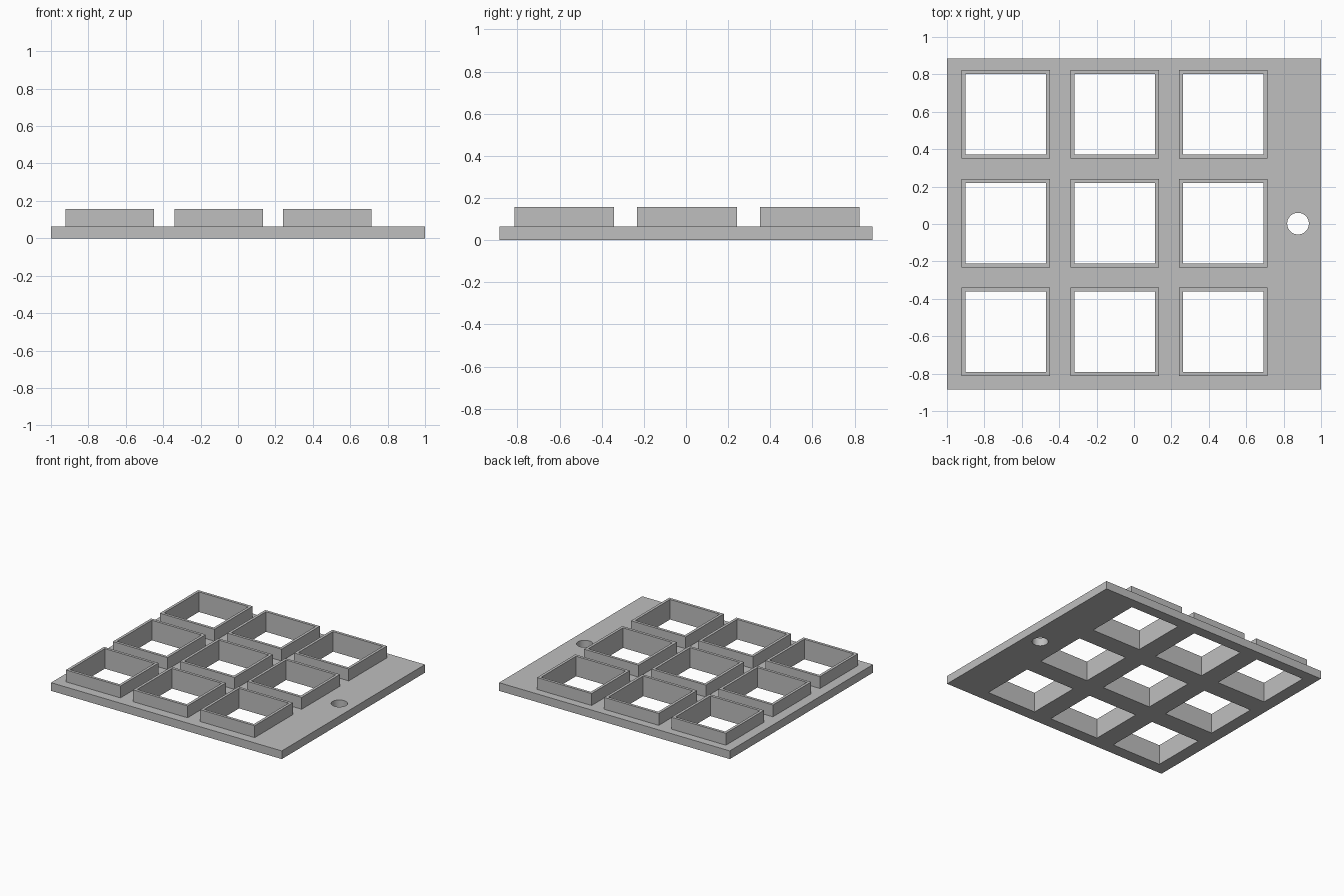
import bpy
import bmesh
from mathutils import Matrix, Vector

old = bpy.data.objects.get("Cube")
if old:
    bpy.data.objects.remove(old, do_unlink=True)

PITCH = 0.582
MID_X, MID_Y = -0.104, 0.005
OUTER, INNER = 0.473, 0.43
HALF_Y = 0.886
PLATE_TOP, COLLAR_TOP = 0.064, 0.157
HOLE_X, HOLE_R = 0.877, 0.058

grey = bpy.data.materials.new("plain grey")
grey.use_nodes = True
colour = (0.52, 0.52, 0.52, 1)
grey.diffuse_color = colour
grey.node_tree.nodes["Principled BSDF"].inputs["Base Color"].default_value = colour


def add_box(bm, x, y, width, depth, z0, z1):
    place = Matrix.Translation(Vector((x, y, (z0 + z1) / 2)))
    size = Matrix.Diagonal((width, depth, z1 - z0, 1))
    bmesh.ops.create_cube(bm, size=1, matrix=place @ size)


def add_box_grid(bm, width, z0, z1):
    for row in (-1, 0, 1):
        for col in (-1, 0, 1):
            add_box(bm, MID_X + col * PITCH, MID_Y + row * PITCH, width, width, z0, z1)


def make_object(name, bm):
    mesh = bpy.data.meshes.new(name)
    bm.to_mesh(mesh)
    bm.free()
    mesh.materials.append(grey)
    obj = bpy.data.objects.new(name, mesh)
    bpy.context.collection.objects.link(obj)
    return obj


def combine(target, helper, operation):
    helper.hide_render = True
    mod = target.modifiers.new(helper.name, "BOOLEAN")
    mod.operation = operation
    mod.solver = "EXACT"
    mod.object = helper
    bpy.context.view_layer.objects.active = target
    bpy.ops.object.modifier_apply(modifier=mod.name)
    bpy.data.objects.remove(helper, do_unlink=True)


# Flat base plate
bm = bmesh.new()
add_box(bm, 0, 0, 2, 2 * HALF_Y, 0, PLATE_TOP)
plate = make_object("grid_plate", bm)

# Nine raised square collars
bm = bmesh.new()
add_box_grid(bm, OUTER, PLATE_TOP / 2, COLLAR_TOP)
combine(plate, make_object("collars", bm), "UNION")

# Square openings through collars and plate
bm = bmesh.new()
add_box_grid(bm, INNER, -0.1, COLLAR_TOP + 0.1)
combine(plate, make_object("square_openings", bm), "DIFFERENCE")

# Round hanging hole in the wide margin
bm = bmesh.new()
bmesh.ops.create_cone(bm, cap_ends=True, segments=48, radius1=HOLE_R, radius2=HOLE_R,
                      depth=0.5, matrix=Matrix.Translation((HOLE_X, 0.002, 0)))
combine(plate, make_object("hanging_hole", bm), "DIFFERENCE")

# Smooth hole wall, crisp plate edges
bpy.ops.object.select_all(action="DESELECT")
plate.select_set(True)
bpy.context.view_layer.objects.active = plate
bpy.ops.object.shade_smooth_by_angle()
